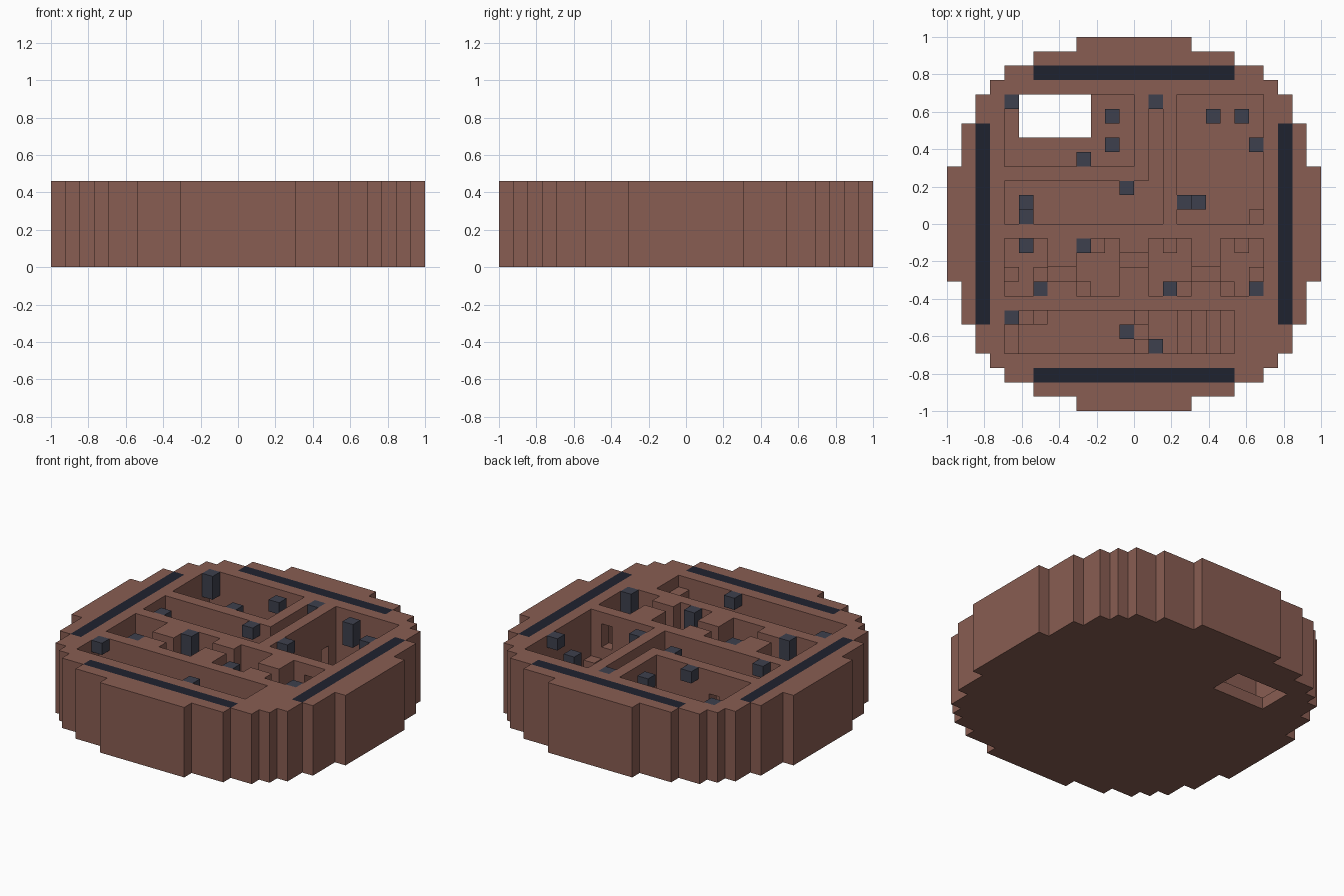
import bpy
import bmesh

cube = bpy.data.objects.get("Cube")
if cube:
    bpy.data.objects.remove(cube, do_unlink=True)

U = 1 / 13  # one building block
TOP = 6


def material(name, rgb):
    mat = bpy.data.materials.new(name)
    mat.use_nodes = True
    mat.diffuse_color = (*rgb, 1)
    mat.node_tree.nodes["Principled BSDF"].inputs["Base Color"].default_value = (*rgb, 1)
    return mat


brown = material("clay brown", (0.25, 0.11, 0.085))
slate = material("slate grey", (0.048, 0.051, 0.075))
navy = material("dark navy", (0.0137, 0.0165, 0.028))


def finish(bm, name, mat):
    mesh = bpy.data.meshes.new(name)
    bm.to_mesh(mesh)
    bm.free()
    mesh.materials.append(mat)
    obj = bpy.data.objects.new(name, mesh)
    bpy.context.collection.objects.link(obj)
    return obj


def box(name, lo, hi, mat):
    bm = bmesh.new()
    bmesh.ops.create_cube(bm, size=1)
    for v in bm.verts:
        v.co = [(b if c > 0 else a) * U for c, a, b in zip(v.co, lo, hi)]
    return finish(bm, name, mat)


def cells(x0, x1, y0, y1, z0, z1):
    return {(x, y, z) for x in range(x0, x1) for y in range(y0, y1) for z in range(z0, z1)}


# Stepped round slab
solid = set()
for half_x, half_y in ((4, 13), (7, 12), (9, 11), (10, 10), (11, 9), (12, 7), (13, 4)):
    solid |= cells(-half_x, half_x, -half_y, half_y, 0, TOP)

# Sunken rooms and open corridors: x range, y range, floor height
rooms = [
    (-9, 0, 4, 9, 1), (-8, -3, 6, 9, 0),
    (-9, 2, 0, 3, 1), (1, 2, 3, 9, 1),
    (3, 9, 0, 9, 1), (-9, 7, -9, -6, 1),
    (-6, -4, -4, -3, 3), (-1, 1, -3, -2, 3), (4, 6, -4, -3, 3),
]
rooms += [(x, x + 3, -5, -1, 1) for x in (-9, -4, 1, 6)]
for x0, x1, y0, y1, floor in rooms:
    solid -= cells(x0, x1, y0, y1, floor, TOP)

# Covered doorways through the walls
solid -= cells(2, 3, 7, 8, 1, 3)
solid -= cells(7, 8, -1, 0, 3, 5)
solid -= cells(-6, -5, 3, 4, 2, 4)

# Staircase, low walls and single stepping blocks
for i in range(4):
    solid |= cells(3 + i, 4 + i, -9, -6, 1, 2 + i)
solid |= cells(-9, -8, -9, -6, 1, 2) | cells(0, 1, -9, -6, 1, 3)
solid -= cells(0, 1, -8, -7, 2, 3)
for x, y, top in ((8, 0, 2), (-8, -7, 3), (-7, -7, 2), (-9, -4, 3), (-7, -4, 2),
                  (-3, -2, 2), (-4, -5, 2), (2, -2, 2), (3, -5, 2),
                  (7, -2, 2), (8, -4, 2), (6, -5, 2)):
    solid |= cells(x, x + 1, y, y + 1, 1, top)

# Inlaid bars around the rim
bars = {"back_bar": (-7, 7, 10, 11), "front_bar": (-7, 7, -11, -10),
        "left_bar": (10, 11, -7, 7), "right_bar": (-11, -10, -7, 7)}
for name, (x0, x1, y0, y1) in bars.items():
    solid -= cells(x0, x1, y0, y1, TOP - 1, TOP)
    box(name, (x0, y0, TOP - 1), (x1, y1, TOP), navy)

# Skin the filled cells with their exposed faces
bm = bmesh.new()
corners = {}


def corner(p):
    if p not in corners:
        corners[p] = bm.verts.new([c * U for c in p])
    return corners[p]


for cell in sorted(solid):
    for axis in range(3):
        for side in (0, 1):
            near = list(cell)
            near[axis] += 2 * side - 1
            if tuple(near) in solid:
                continue
            ring = []
            for a, b in ((0, 0), (1, 0), (1, 1), (0, 1)):
                p = list(cell)
                p[axis] += side
                p[(axis + 1) % 3] += a
                p[(axis + 2) % 3] += b
                ring.append(corner(tuple(p)))
            bm.faces.new(ring if side else ring[::-1])
finish(bm, "maze_base", brown)

# Loose blocks: tall ones and short ones level with the rim, others on the floor
tall = ((-9, 8), (5, 7), (-4, -2), (-7, -5), (2, -5), (8, -5))
short = ((1, 8), (-2, 7), (-4, 4), (-1, 2), (8, 5), (-8, 0), (3, 1), (-9, -7), (1, -9))
low = ((-2, 5), (7, 7), (-8, 1), (4, 1), (-8, -2), (-1, -8))
for name, spots, z0, z1 in (("tall_block", tall, 4, TOP), ("short_block", short, 5, TOP),
                            ("floor_block", low, 1, 2)):
    for x, y in spots:
        box(name, (x, y, z0), (x + 1, y + 1, z1), slate)
